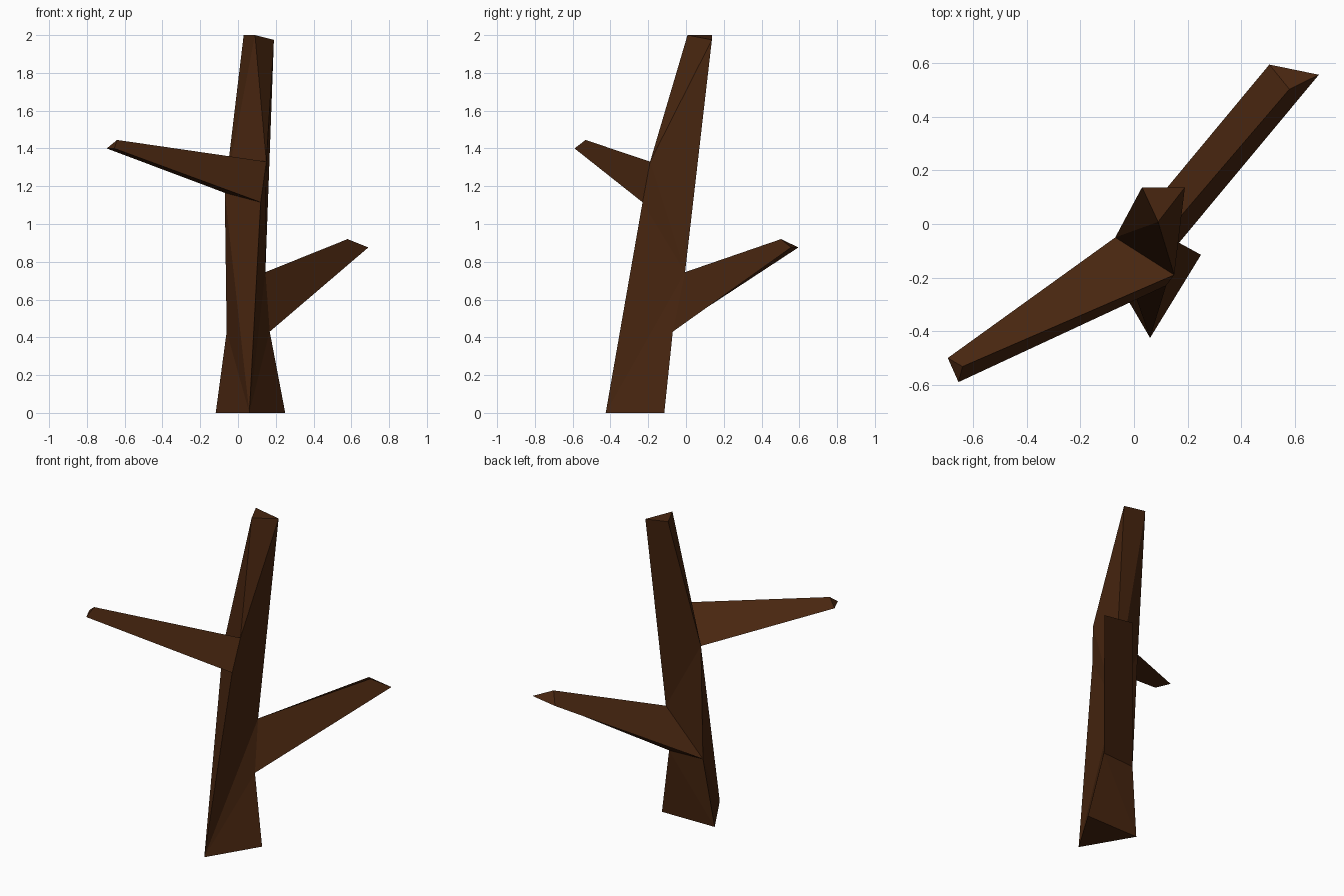
import bpy, bmesh
from mathutils import Vector

if "Cube" in bpy.data.objects:
    bpy.data.objects.remove(bpy.data.objects["Cube"])

bark = bpy.data.materials.new("dark brown bark")
bark.diffuse_color = (0.065, 0.019, 0.005, 1)
bark.use_nodes = True
bark.node_tree.nodes["Principled BSDF"].inputs["Base Color"].default_value = bark.diffuse_color

# The trunk is three-sided: each edge runs base -> branch corners -> top
front = [Vector(p) for p in ((.06, -.425, 0), (.12, -.23, 1.115), (.15, -.19, 1.33), (.09, .008, 2))]
right = [Vector(p) for p in ((.25, -.115, 0), (.168, -.07, .43), (.145, -.005, .745), (.19, .137, 1.975))]
left = [Vector(p) for p in ((-.118, -.12, 0), (-.06, -.085, .43), (-.07, -.05, 1.165), (.03, .137, 2))]


def build(name, faces):
    bm = bmesh.new()
    for f in faces:
        bm.faces.new([bm.verts.new(p) for p in f])
    bmesh.ops.remove_doubles(bm, verts=bm.verts, dist=1e-4)
    bmesh.ops.recalc_face_normals(bm, faces=bm.faces)
    me = bpy.data.meshes.new(name)
    bm.to_mesh(me)
    bm.free()
    me.materials.append(bark)
    ob = bpy.data.objects.new(name, me)
    bpy.context.collection.objects.link(ob)
    return ob


def zip_side(a, b, steps):
    """Triangles between two edges; each step advances along edge a or b."""
    i = j = 0
    tris = []
    for s in steps:
        if s == "a":
            tris.append((a[i], a[i + 1], b[j]))
            i += 1
        else:
            tris.append((a[i], b[j + 1], b[j]))
            j += 1
    return tris


# Trunk: three sides and two caps, with openings where the branches grow
upper_hole = (front[1], front[2], left[2])
lower_hole = (right[1], right[2], left[1])
faces = zip_side(front, right, "bbaaba")
faces += zip_side(front, left, "bbaaab")
faces += zip_side(right, left, "abab" + "ba")
holes = [{tuple(p) for p in h} for h in (upper_hole, lower_hole)]
faces = [f for f in faces if {tuple(p) for p in f} not in holes]
faces += [(front[0], right[0], left[0]), (front[3], right[3], left[3])]
build("trunk", faces)


# Branches: tapering three-sided prisms
def branch(name, root, tip):
    tip = [Vector(p) for p in tip]
    sides = [(root[i], root[(i + 1) % 3], tip[(i + 1) % 3], tip[i]) for i in range(3)]
    ob = build(name, sides + [tip])
    # Make sure the open shell points outwards
    c = sum(tip, Vector()) / 3 - sum(root, Vector()) / 3
    if ob.data.polygons[3].normal.dot(c) < 0:
        ob.data.flip_normals()


branch("upper_branch", upper_hole,
       ((-.655, -.59, 1.4), (-.64, -.532, 1.445), (-.695, -.5, 1.4)))
branch("lower_branch", lower_hole,
       ((.69, .557, .876), (.58, .503, .92), (.505, .595, .876)))
